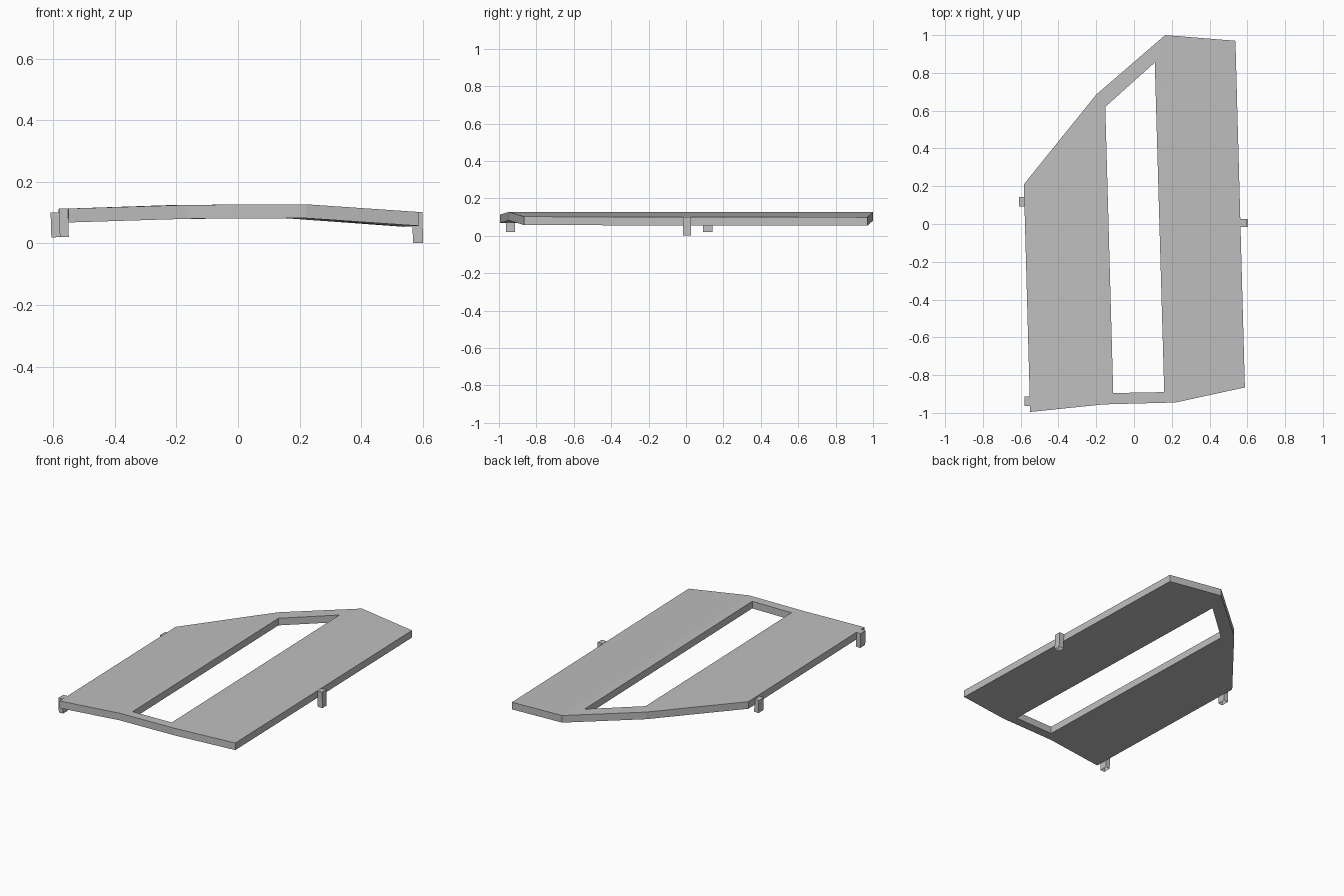
import bpy, bmesh
from mathutils import Matrix, Vector

cube = bpy.data.objects.get("Cube")
if cube:
    bpy.data.objects.remove(cube)

grey = bpy.data.materials.new("plain grey")
grey.use_nodes = True
color = (0.52, 0.52, 0.52, 1)
grey.diffuse_color = color
grey.node_tree.nodes["Principled BSDF"].inputs["Base Color"].default_value = color


def make_object(name, bm):
    bmesh.ops.recalc_face_normals(bm, faces=bm.faces[:])
    mesh = bpy.data.meshes.new(name)
    bm.to_mesh(mesh)
    bm.free()
    mesh.materials.append(grey)
    obj = bpy.data.objects.new(name, mesh)
    bpy.context.collection.objects.link(obj)
    return obj


# Folded panel: two sloping wings and a frame around the long slot
bm = bmesh.new()
wing_left = [(-0.55, -0.995, 0.113), (-0.16, -0.955, 0.125),
             (-0.20, 0.685, 0.125), (-0.583, 0.21, 0.112)]
wing_right = [(0.22, -0.945, 0.127), (0.587, -0.865, 0.102),
              (0.537, 0.97, 0.099), (0.165, 1.0, 0.126)]
slot = [(-0.11, -0.895, 0.125), (0.16, -0.89, 0.127),
        (0.11, 0.855, 0.126), (-0.152, 0.62, 0.125)]
a = [bm.verts.new(p) for p in wing_left]
b = [bm.verts.new(p) for p in wing_right]
inner = [bm.verts.new(p) for p in slot]
outer = [a[1], b[0], b[3], a[2]]
bm.faces.new(a)
bm.faces.new(b)
for i in range(4):
    j = (i + 1) % 4
    bm.faces.new((outer[i], outer[j], inner[j], inner[i]))

# Thickness, straight down
top = bm.faces[:]
lower = bmesh.ops.extrude_face_region(bm, geom=top, use_keep_orig=True)["geom"]
bmesh.ops.translate(bm, vec=(0, 0, -0.045),
                    verts=[g for g in lower if isinstance(g, bmesh.types.BMVert)])
make_object("slotted_panel", bm)


# Small mounting tabs, hollow and open at the bottom
def tab(name, center, size, tilt):
    bm = bmesh.new()
    bmesh.ops.create_cube(bm, size=1)
    base = [f for f in bm.faces if f.calc_center_median().z < -0.4]
    bmesh.ops.recalc_face_normals(bm, faces=bm.faces[:])
    bmesh.ops.delete(bm, geom=base, context='FACES_ONLY')
    bm.transform(Matrix.Translation(Vector(center)) @ Matrix.Rotation(tilt, 4, 'Y')
                 @ Matrix.Diagonal((*size, 1)))
    make_object(name, bm)


tab("right_back_tab", (-0.592, 0.117, 0.06), (0.03, 0.05, 0.08), -0.03)
tab("right_front_tab", (-0.565, -0.938, 0.067), (0.029, 0.05, 0.092), -0.03)
tab("left_tab", (0.583, 0.006, 0.051), (0.033, 0.042, 0.1), -0.03)
